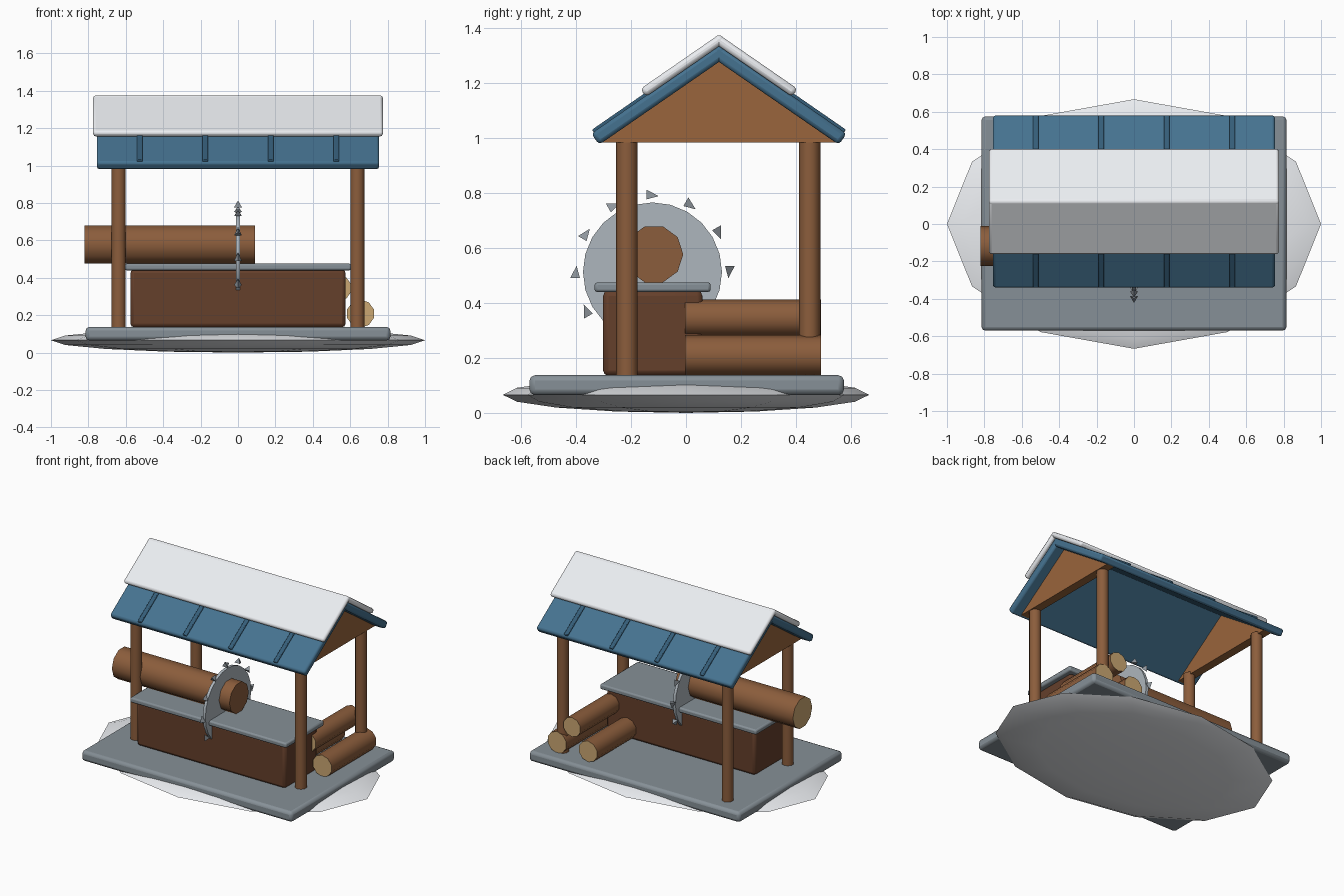
import bpy, bmesh, math
from mathutils import Matrix, Vector

if "Cube" in bpy.data.objects:
    bpy.data.objects.remove(bpy.data.objects["Cube"])

ANG = math.atan2(0.295, 0.427)   # roof pitch
RIDGE_Y = 0.12


def mat(name, r, g, b):
    m = bpy.data.materials.new(name)
    m.diffuse_color = (r, g, b, 1)
    m.use_nodes = True
    m.node_tree.nodes["Principled BSDF"].inputs["Base Color"].default_value = m.diffuse_color
    return m


SNOW = mat("snow", 0.83, 0.85, 0.88)
STONE = mat("stone", 0.24, 0.28, 0.31)
BARK = mat("bark", 0.26, 0.11, 0.045)
CUT = mat("cut_wood", 0.60, 0.39, 0.17)
GABLE = mat("gable_wood", 0.32, 0.13, 0.045)
DARK = mat("dark_wood", 0.13, 0.05, 0.024)
BLUE = mat("blue_roof", 0.06, 0.17, 0.28)
SEAM = mat("blue_seam", 0.035, 0.11, 0.19)
STEEL = mat("steel", 0.42, 0.47, 0.51)
TOOTH = mat("tooth_steel", 0.27, 0.30, 0.33)


def finish(name, bm, *mats, bevel=0.0, smooth=None):
    bmesh.ops.recalc_face_normals(bm, faces=bm.faces)
    me = bpy.data.meshes.new(name)
    bm.to_mesh(me)
    bm.free()
    ob = bpy.data.objects.new(name, me)
    bpy.context.collection.objects.link(ob)
    for m in mats:
        me.materials.append(m)
    if bevel:
        b = ob.modifiers.new("bevel", 'BEVEL')
        b.width, b.segments = bevel, 2
    if smooth:
        bpy.ops.object.select_all(action='DESELECT')
        ob.select_set(True)
        bpy.context.view_layer.objects.active = ob
        bpy.ops.object.shade_smooth_by_angle(angle=math.radians(smooth))
    return ob


def box(name, lo, hi, m, bevel=0.0, place=Matrix()):
    lo, hi = Vector(lo), Vector(hi)
    bm = bmesh.new()
    bmesh.ops.create_cube(bm, size=1, matrix=place @ Matrix.Translation((lo + hi) / 2)
                          @ Matrix.Diagonal((*(hi - lo), 1)))
    return finish(name, bm, m, bevel=bevel, smooth=40 if bevel else None)


def rod(name, center, r, length, axis, sides, m, cut_ends=()):
    """Cylinder along an axis; ends listed in cut_ends (-1/+1) show cut wood."""
    rot = {'X': Matrix.Rotation(math.pi / 2, 4, 'Y'),
           'Y': Matrix.Rotation(-math.pi / 2, 4, 'X'), 'Z': Matrix()}[axis]
    bm = bmesh.new()
    bmesh.ops.create_cone(bm, cap_ends=True, segments=sides, radius1=r, radius2=r, depth=length)
    bm.normal_update()
    for f in bm.faces:
        if any(f.normal.z * e > 0.9 for e in cut_ends):
            f.material_index = 1
    bm.transform(Matrix.Translation(center) @ rot)
    return finish(name, bm, m, CUT, smooth=50)


# snow mound and stone floor
bm = bmesh.new()
bmesh.ops.create_uvsphere(bm, u_segments=12, v_segments=8, radius=1)
bm.transform(Matrix.Translation((0, 0, 0.066)) @ Matrix.Diagonal((1, 0.667, 0.066, 1)))
finish("snow_mound", bm, SNOW, smooth=60)
box("floor_slab", (-0.815, -0.57, 0.065), (0.815, 0.575, 0.137), STONE, 0.02)

# posts
for sx, side in ((-1, "left"), (1, "right")):
    for y, end in ((-0.215, "front"), (0.45, "back")):
        rod(f"{end}_{side}_post", (sx * 0.638, y, 0.56), 0.039, 0.88, 'Z', 10, BARK)

# saw bench
box("bench_body", (-0.575, -0.302, 0.135), (0.575, 0.06, 0.445), DARK, 0.02)
box("bench_top", (-0.605, -0.333, 0.44), (0.605, 0.09, 0.475), STONE, 0.01)

# saw blade with tangential three-sided teeth
BC = Matrix.Translation((0, -0.122, 0.513))
rod("saw_blade", BC.translation, 0.253, 0.02, 'X', 24, STEEL)
bm = bmesh.new()
for i in range(12):
    # cone pointing +y at the top of the blade, one base corner pointing outward
    tooth = (BC @ Matrix.Rotation(i * math.tau / 12, 4, 'X')
             @ Matrix.Translation((0, 0, 0.276)) @ Matrix.Rotation(-math.pi / 2, 4, 'X')
             @ Matrix.Rotation(math.pi, 4, 'Z'))
    bmesh.ops.create_cone(bm, cap_ends=True, segments=3, radius1=0.024, radius2=0,
                          depth=0.045, matrix=tooth)
finish("saw_teeth", bm, TOOTH)

# log being sawn, and the stack of three
rod("sawn_log", (-0.365, -0.117, 0.577), 0.107, 0.91, 'X', 10, BARK, (-1,))
for n, (x, z, r) in enumerate(((0.655, 0.208, 0.075), (0.415, 0.208, 0.073), (0.54, 0.345, 0.068))):
    rod(f"stacked_log_{n + 1}", (x, 0.243, z), r, 0.495, 'Y', 10, BARK, (-1, 1))

# gable ends
for sx, side in ((-1, "left"), (1, "right")):
    bm = bmesh.new()
    tri = [bm.verts.new((sx * 0.62, y, z)) for y, z in
           ((RIDGE_Y - 0.44, 0.985), (RIDGE_Y + 0.44, 0.985), (RIDGE_Y, 1.29))]
    f = bm.faces.new(tri)
    out = bmesh.ops.extrude_face_region(bm, geom=[f])
    bmesh.ops.translate(bm, vec=(sx * 0.06, 0, 0),
                        verts=[v for v in out["geom"] if isinstance(v, bmesh.types.BMVert)])
    finish(f"{side}_gable", bm, GABLE)


# roof slopes: local -y runs down the front slope, top face at local z = 0
def slope(sy, apex_z):
    turn = Matrix.Rotation(0 if sy < 0 else math.pi, 4, 'Z')
    return Matrix.Translation((0, RIDGE_Y, apex_z)) @ turn @ Matrix.Rotation(ANG, 4, 'X')


for sy, side in ((-1, "front"), (1, "back")):
    roof = slope(sy, 1.338)
    box(f"{side}_roof_panel", (-0.755, -0.565, -0.05), (0.755, 0.008, 0), BLUE, 0.014, roof)
    for n, x in enumerate((-0.525, -0.175, 0.175, 0.525)):
        box(f"{side}_roof_seam_{n + 1}", (x - 0.015, -0.555, -0.02), (x + 0.015, -0.05, 0.01),
            SEAM, 0.005, roof)
    box(f"{side}_roof_snow", (-0.775, -0.348, -0.035), (0.775, 0.006, 0), SNOW, 0.014,
        slope(sy, 1.377))
